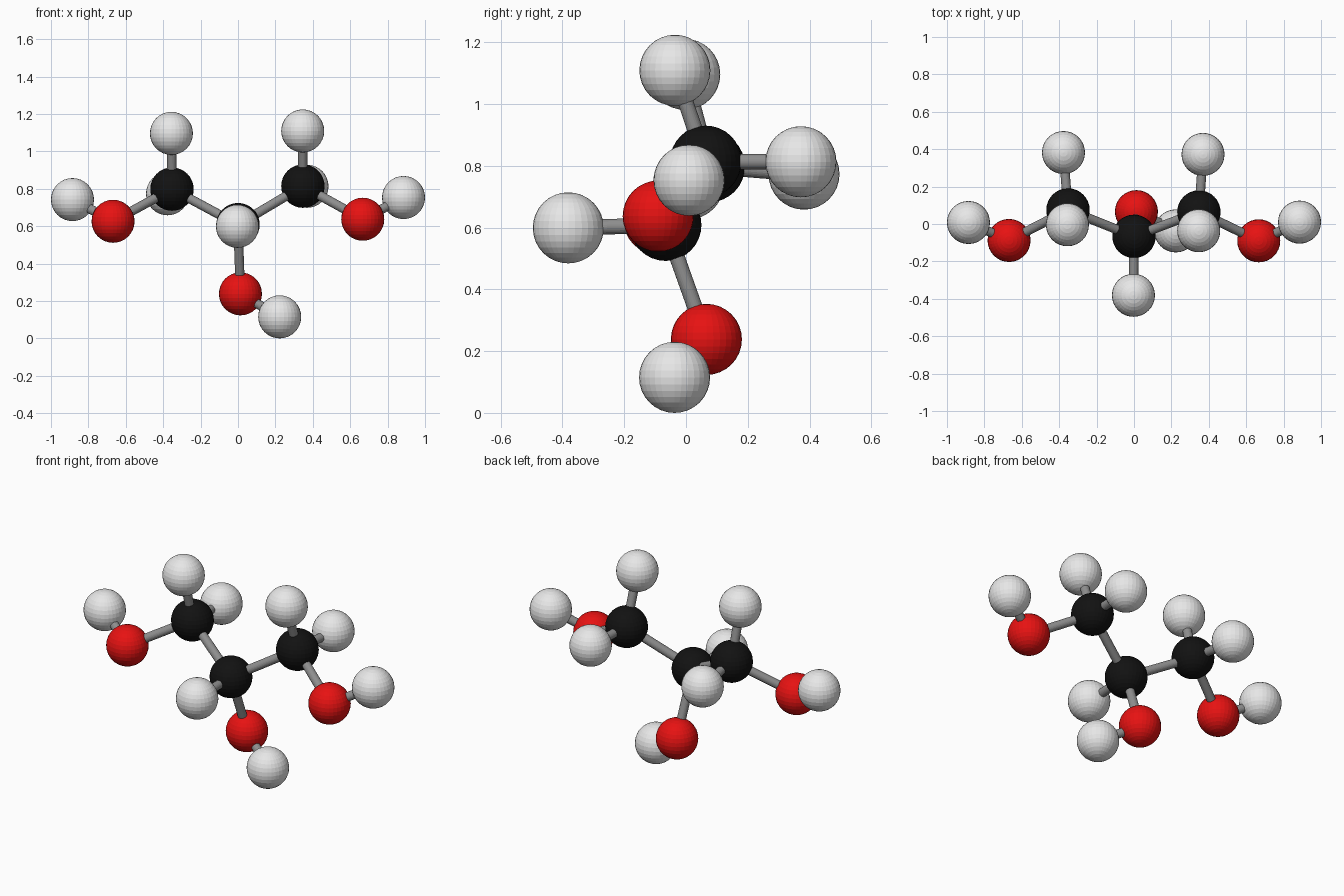
import bpy
from mathutils import Vector

if "Cube" in bpy.data.objects:
    bpy.data.objects.remove(bpy.data.objects["Cube"])


def material(name, rgb):
    m = bpy.data.materials.new(name)
    m.diffuse_color = (*rgb, 1)
    m.use_nodes = True
    m.node_tree.nodes["Principled BSDF"].inputs["Base Color"].default_value = m.diffuse_color
    return m


black = material("black", (0.006, 0.006, 0.006))
red = material("red", (0.8, 0.006, 0.006))
white = material("pale grey", (0.8, 0.8, 0.8))
grey = material("stick grey", (0.27, 0.27, 0.27))

KINDS = {"carbon": (black, 0.116), "oxygen": (red, 0.115), "hydrogen": (white, 0.115)}

# Ball centres, named by kind and place
ATOMS = {
    "carbon_left": (-0.353, 0.075, 0.798),
    "carbon_middle": (0, -0.066, 0.608),
    "carbon_right": (0.347, 0.064, 0.814),
    "oxygen_left": (-0.668, -0.088, 0.626),
    "oxygen_lower": (0.013, 0.066, 0.238),
    "oxygen_right": (0.667, -0.09, 0.637),
    "hydrogen_left_end": (-0.885, 0.008, 0.742),
    "hydrogen_right_end": (0.885, 0.01, 0.753),
    "hydrogen_left_top": (-0.356, -0.004, 1.096),
    "hydrogen_right_top": (0.346, -0.036, 1.109),
    "hydrogen_left_back": (-0.377, 0.382, 0.773),
    "hydrogen_right_back": (0.369, 0.372, 0.813),
    "hydrogen_middle_front": (-0.003, -0.381, 0.599),
    "hydrogen_lower": (0.223, -0.037, 0.115),
}

# Sticks join these pairs of balls
BONDS = [
    ("carbon_middle", "carbon_left"), ("carbon_middle", "carbon_right"),
    ("carbon_middle", "oxygen_lower"), ("carbon_middle", "hydrogen_middle_front"),
    ("oxygen_lower", "hydrogen_lower"),
]
for s in ("left", "right"):
    BONDS += [
        (f"carbon_{s}", f"oxygen_{s}"), (f"oxygen_{s}", f"hydrogen_{s}_end"),
        (f"carbon_{s}", f"hydrogen_{s}_top"), (f"carbon_{s}", f"hydrogen_{s}_back"),
    ]

# Faceted balls
for name, centre in ATOMS.items():
    mat, radius = KINDS[name.split("_")[0]]
    bpy.ops.mesh.primitive_uv_sphere_add(segments=32, ring_count=16, radius=radius, location=centre)
    ball = bpy.context.object
    ball.name = name + "_ball"
    ball.data.materials.append(mat)

# Connecting sticks
for a, b in BONDS:
    p, q = Vector(ATOMS[a]), Vector(ATOMS[b])
    bpy.ops.mesh.primitive_cylinder_add(vertices=24, radius=0.025, depth=(q - p).length, location=(p + q) / 2)
    stick = bpy.context.object
    stick.rotation_euler = (q - p).to_track_quat("Z", "Y").to_euler()
    stick.name = f"stick_{a}_to_{b}"
    stick.data.materials.append(grey)
